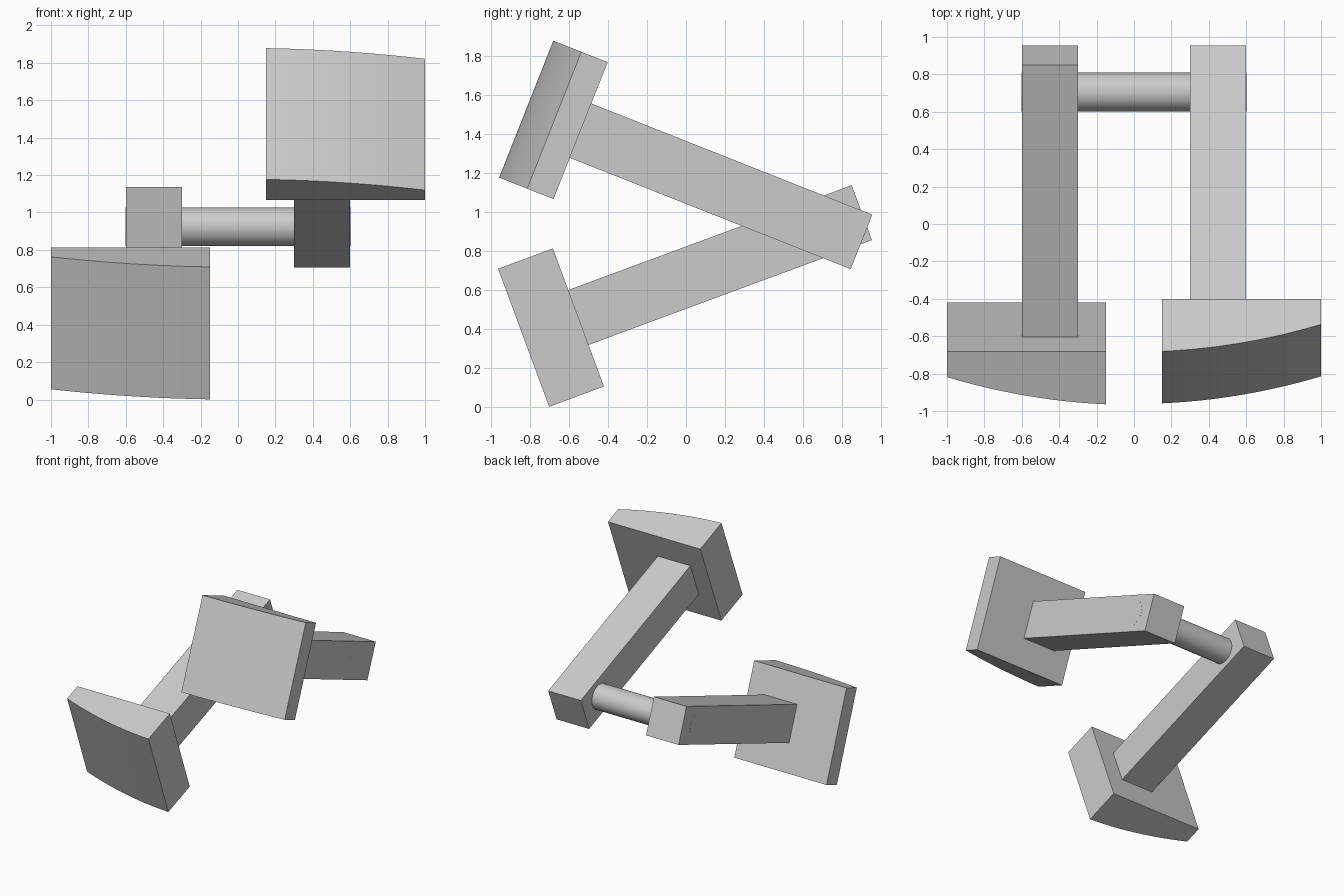
import bpy, bmesh
from math import radians
from mathutils import Matrix

cube = bpy.data.objects.get("Cube")
if cube:
    bpy.data.objects.remove(cube)

PIVOT = (0, 0.705, 0.924)
ARM_END, ARM_BACK = -1.34, 0.21
PAD_IN, PAD_OUT, PAD_HALF = 0.15, 1.0, 0.3775
SEGMENTS = 12

grey = bpy.data.materials.new("plain grey")
grey.use_nodes = True
grey.diffuse_color = (0.6, 0.6, 0.6, 1)
grey.node_tree.nodes["Principled BSDF"].inputs["Base Color"].default_value = grey.diffuse_color


def finish(name, bm, matrix):
    """Turn a bmesh into a placed, shaded object."""
    bm.transform(matrix)
    bmesh.ops.recalc_face_normals(bm, faces=bm.faces)
    mesh = bpy.data.meshes.new(name)
    bm.to_mesh(mesh)
    bm.free()
    mesh.materials.append(grey)
    obj = bpy.data.objects.new(name, mesh)
    bpy.context.collection.objects.link(obj)
    bpy.ops.object.select_all(action='DESELECT')
    obj.select_set(True)
    bpy.context.view_layer.objects.active = obj
    bpy.ops.object.shade_smooth_by_angle(angle=radians(30))


def extrude_outline(points, side, z0, z1):
    """Raise an outline in x, y into a solid, on the chosen side."""
    bm = bmesh.new()
    base = bm.faces.new([bm.verts.new((side * x, y, z0)) for x, y in points])
    top = bmesh.ops.extrude_face_region(bm, geom=[base])["geom"]
    verts = [v for v in top if isinstance(v, bmesh.types.BMVert)]
    bmesh.ops.translate(bm, verts=verts, vec=(0, 0, z1 - z0))
    return bm


# Pedal pad outline: flat back, front bowed away towards the outer edge
pad = [(PAD_OUT, ARM_END), (PAD_IN, ARM_END)]
for i in range(SEGMENTS + 1):
    x = PAD_IN + (PAD_OUT - PAD_IN) * i / SEGMENTS
    pad.append((x, ARM_END - 0.3 + 0.1586 * (x * x - PAD_IN ** 2)))

# Square arm outline, running from behind the axle to the pad
arm = [(0.3, ARM_END), (0.6, ARM_END), (0.6, ARM_BACK), (0.3, ARM_BACK)]

# Two pedals swung to opposite angles about the axle
for label, side, angle in (("right", -1, 20.3), ("left", 1, -21.6)):
    place = Matrix.Translation(PIVOT) @ Matrix.Rotation(radians(angle), 4, 'X')
    finish(label + "_arm", extrude_outline(arm, side, -0.15, 0.15), place)
    finish(label + "_pad", extrude_outline(pad, side, -PAD_HALF, PAD_HALF), place)

# Axle through both arms
bm = bmesh.new()
bmesh.ops.create_cone(bm, cap_ends=True, segments=48, radius1=0.104,
                      radius2=0.104, depth=1.201)
finish("axle", bm, Matrix.Translation(PIVOT) @ Matrix.Rotation(radians(90), 4, 'Y'))
